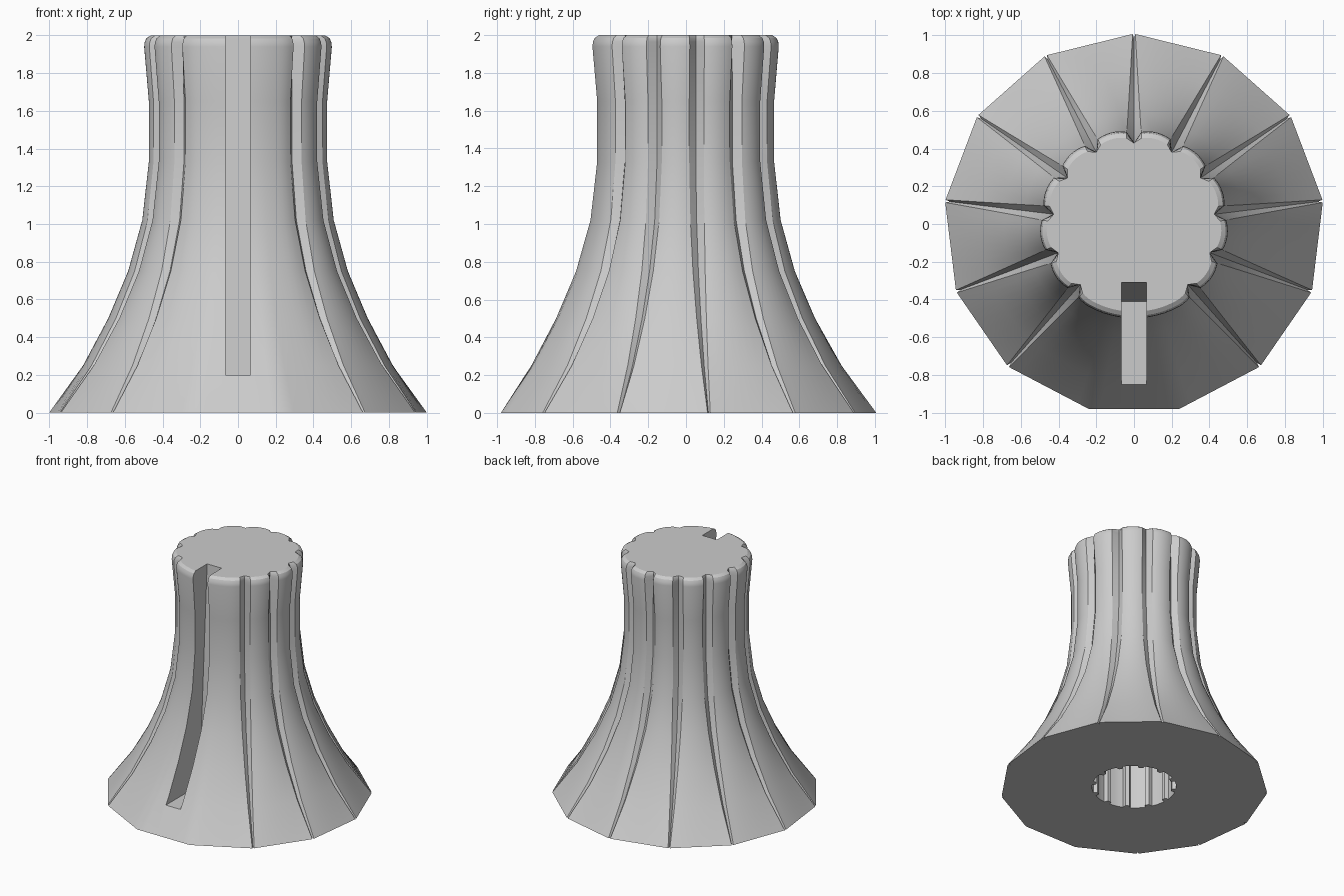
import bpy, bmesh
from math import sin, cos, pi, radians

if "Cube" in bpy.data.objects:
    bpy.data.objects.remove(bpy.data.objects["Cube"])

SIDES = 13
STEP = 2 * pi / SIDES
HALF = STEP / 2
# radius at the middle of a panel against height
PROFILE = [(0.98, 0), (0.82, .25), (.69, .5), (.585, .75), (.51, 1.02), (.475, 1.33),
           (.475, 1.65), (.5, 1.94), (.497, 1.965), (.488, 1.985), (.465, 2)]

grey = bpy.data.materials.new("light_grey")
grey.use_nodes = True
grey.diffuse_color = (0.6, 0.6, 0.6, 1)
grey.node_tree.nodes["Principled BSDF"].inputs["Base Color"].default_value = (0.6, 0.6, 0.6, 1)


def make_object(name, bm):
    bmesh.ops.recalc_face_normals(bm, faces=bm.faces)
    mesh = bpy.data.meshes.new(name)
    bm.to_mesh(mesh)
    bm.free()
    mesh.materials.append(grey)
    ob = bpy.data.objects.new(name, mesh)
    bpy.context.collection.objects.link(ob)
    return ob


def loft(name, rings):
    """Skin equal rings of points and cap both ends."""
    bm = bmesh.new()
    loops = [[bm.verts.new(p) for p in ring] for ring in rings]
    n = len(loops[0])
    for low, high in zip(loops, loops[1:]):
        for i in range(n):
            j = (i + 1) % n
            bm.faces.new((low[i], low[j], high[j], high[i]))
    bm.faces.new(loops[0])
    bm.faces.new(loops[-1])
    return make_object(name, bm)


def body_ring(mid, z):
    """Polygon at the foot turning round at the neck, with a V groove at the corners."""
    up = min(1, max(0, (0.98 - mid) / 0.5))
    if z > 1.9:
        up = 1
    width = 0.007 + 0.033 * up
    points = []
    for k in range(SIDES):
        corner = pi / 2 + k * STEP
        grooved = sin(corner) > -0.9
        next_grooved = sin(corner + STEP) > -0.9
        if grooved:
            tip = min(mid * (1.004 - 0.094 * up), 0.985)
            if z > 1.9:
                tip = 0.43
            points.append((tip * cos(corner), tip * sin(corner), z))
        # panel from this corner to the next
        start = width / mid if grooved else 0
        end = STEP - (width / mid if next_grooved else 0)
        count = 8
        for i in range(count + 1):
            if i == count and not next_grooved:
                continue
            a = start + (end - start) * i / count
            off = a - HALF
            flat = 1 / cos(off)
            soft = grooved if off < 0 else next_grooved
            bulge = 1 - (0.045 * (off / HALF) ** 2 if soft else 0)
            r = mid * (flat * (1 - up) + bulge * up)
            points.append((r * cos(corner + a), r * sin(corner + a), z))
    return points


def cut(target, cutter):
    cutter.hide_render = True
    mod = target.modifiers.new("cut", 'BOOLEAN')
    mod.operation = 'DIFFERENCE'
    mod.solver = 'EXACT'
    mod.object = cutter
    bpy.context.view_layer.objects.active = target
    bpy.ops.object.modifier_apply(modifier=mod.name)
    bpy.data.objects.remove(cutter)


# fluted body
body = loft("fluted_body", [body_ring(r, z) for r, z in PROFILE])

# pointer slot down the front, with a leaning back wall
slot = [(-0.3, 2.18), (-0.41, 0.2), (-1.2, 0.2), (-1.2, 2.18)]
cut(body, loft("slot_cutter", [[(x, y, z) for y, z in slot] for x in (-0.067, 0.067)]))

# shaft hole underneath, with small ribs on its wall
ribs = 12
outline = []
for k in range(ribs):
    a = pi / 2 + k * 2 * pi / ribs
    for r, turn in ((0.318, -5), (0.288, -3), (0.288, 3), (0.318, 5), (0.318, 11), (0.318, 18)):
        outline.append((r * cos(a + radians(turn)), r * sin(a + radians(turn))))
cut(body, loft("hole_cutter", [[(x, y, z) for x, y in outline] for z in (-0.1, 1.3)]))

# smooth panels, sharp groove edges
bpy.ops.object.select_all(action='DESELECT')
body.select_set(True)
bpy.context.view_layer.objects.active = body
bpy.ops.object.shade_smooth_by_angle(angle=radians(30))
